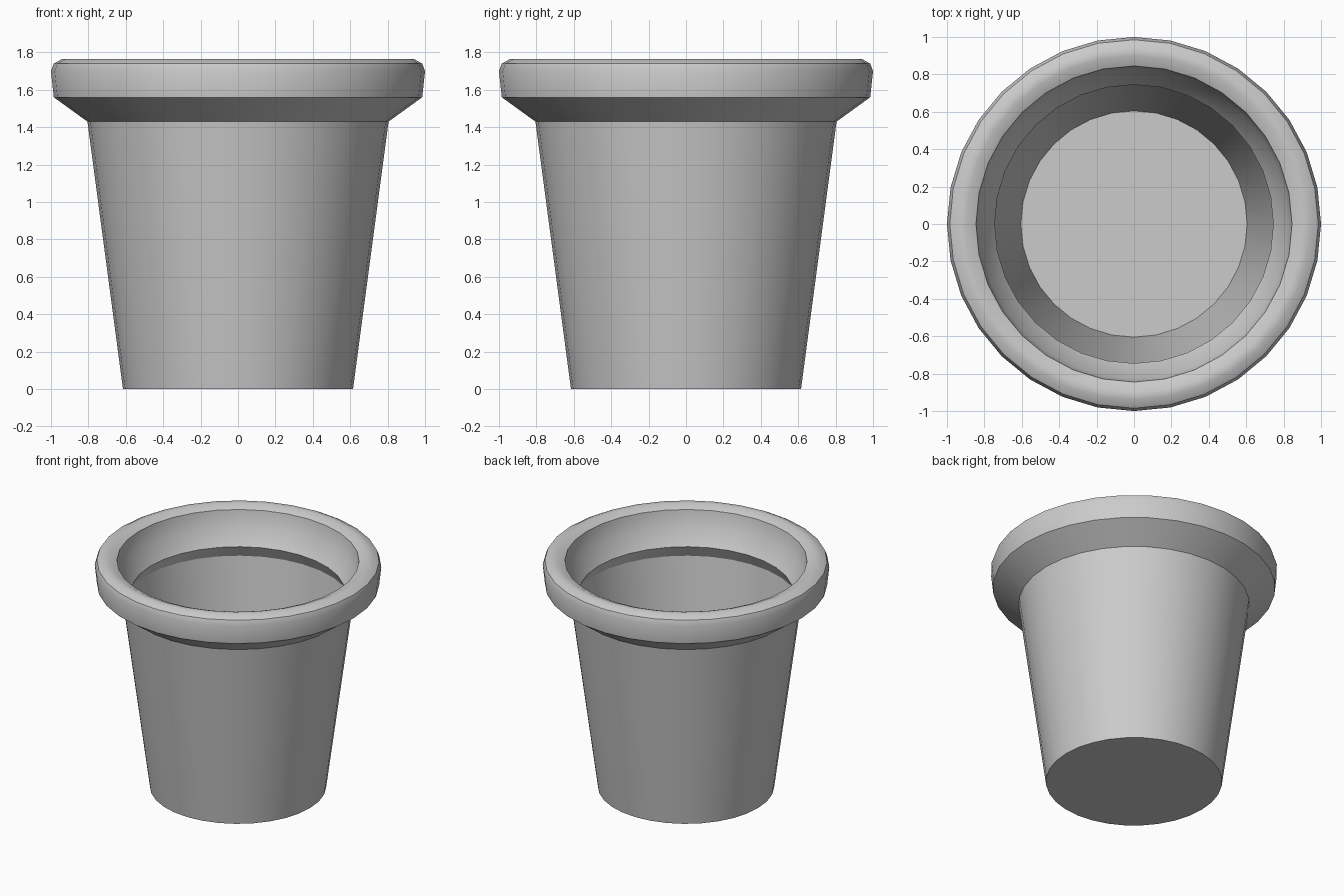
import bpy, bmesh, math

if "Cube" in bpy.data.objects:
    bpy.data.objects.remove(bpy.data.objects["Cube"])

SEG = 32

# Pot cross-section (radius, height): outside, rolled rim, inner ledge, cavity
profile = [(0, 0), (0.615, 0), (0.805, 1.43), (0.985, 1.56), (1.0, 1.70),
           (0.985, 1.74), (0.94, 1.765), (0.90, 1.765), (0.845, 1.74),
           (0.825, 1.62), (0.745, 1.50), (0.79, 1.41), (0.605, 0.02), (0, 0.02)]


def lathe(name, points):
    bm = bmesh.new()
    rings = []
    for r, z in points:
        n = SEG if r else 1
        rings.append([bm.verts.new((r * math.cos(2 * math.pi * i / SEG),
                                    r * math.sin(2 * math.pi * i / SEG), z))
                      for i in range(n)])
    for a, b in zip(rings, rings[1:]):
        for i in range(SEG):
            j = (i + 1) % SEG
            quad = [a[i % len(a)], a[j % len(a)], b[j % len(b)], b[i % len(b)]]
            bm.faces.new(list(dict.fromkeys(quad)))
    bmesh.ops.recalc_face_normals(bm, faces=bm.faces)
    mesh = bpy.data.meshes.new(name)
    bm.to_mesh(mesh)
    bm.free()
    ob = bpy.data.objects.new(name, mesh)
    bpy.context.collection.objects.link(ob)
    return ob


pot = lathe("flower_pot", profile)
bpy.context.view_layer.objects.active = pot
pot.select_set(True)
bpy.ops.object.shade_smooth_by_angle(angle=math.radians(32))
